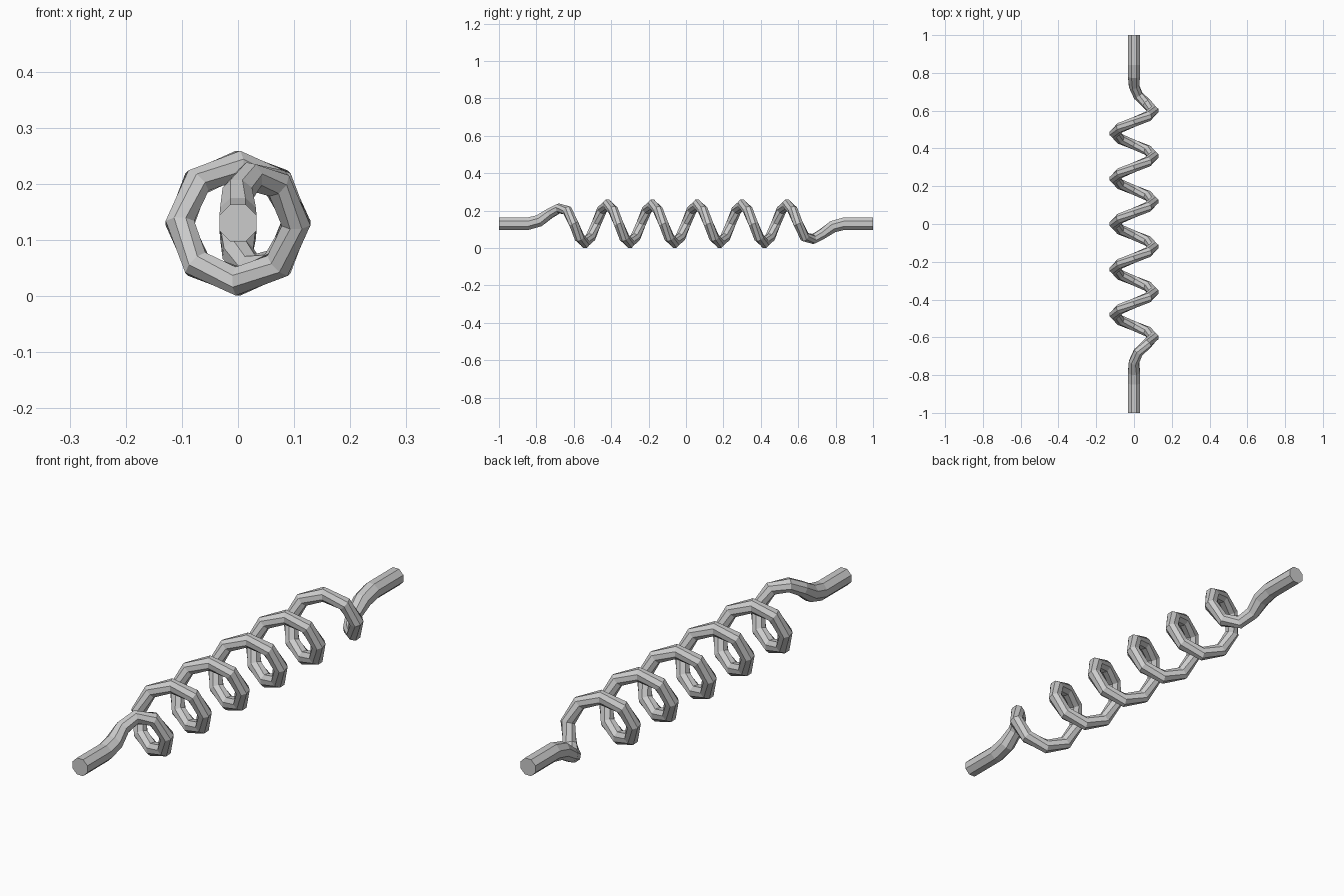
import bpy, bmesh, math
from mathutils import Vector

if "Cube" in bpy.data.objects:
    bpy.data.objects.remove(bpy.data.objects["Cube"])

AXIS_Z = 0.13
COIL_R = 0.1035
SIDES = 8

# Path entries: (centre, outward reference direction, octagon radius)
def radial(deg):
    a = math.radians(deg)
    return Vector((math.sin(a), 0, math.cos(a)))

def flip(entry):
    # half turn about the x direction, gives the opposite end
    p, ref, r = entry
    return (Vector((p.x, -p.y, 2 * AXIS_Z - p.z)), Vector((ref.x, 0, -ref.z)), r)

# Straight stub and bend leading into the coil
lead = [(Vector((x, y, z)), radial(a), r) for x, y, z, a, r in [
    (0, -1.0, 0.13, 0, 0.0357),
    (0, -0.845, 0.13, 0, 0.0357),
    (0, -0.785, 0.146, 0, 0.0345),
    (0, -0.73, 0.184, 0, 0.029),
    (0.022, -0.68, 0.212, 12, 0.0275),
    (0.069, -0.635, 0.201, 45, 0.0275)]]

# Five full turns, eight segments each
coil = []
for i in range(41):
    ref = radial(90 + 45 * i)
    centre = Vector((0, -0.6 + 0.03 * i, AXIS_Z)) + COIL_R * ref
    coil.append((centre, ref, 0.0276))

path = lead + coil + [flip(e) for e in reversed(lead)]

# Sweep an octagon along the path
bm = bmesh.new()
rings = []
for i, (p, ref, r) in enumerate(path):
    d_in = (p - path[i - 1][0]).normalized() if i else Vector((0, 1, 0))
    d_out = (path[i + 1][0] - p).normalized() if i < len(path) - 1 else Vector((0, 1, 0))
    t = Vector((0, 1, 0)) if i in (0, len(path) - 1) else (d_in + d_out).normalized()
    n = (ref - ref.dot(t) * t).normalized()
    b = t.cross(n)
    ring = []
    for k in range(SIDES):
        a = 2 * math.pi * (k + 0.5) / SIDES
        ring.append(bm.verts.new(p + r * (math.cos(a) * n + math.sin(a) * b)))
    rings.append(ring)

for r0, r1 in zip(rings, rings[1:]):
    for k in range(SIDES):
        j = (k + 1) % SIDES
        bm.faces.new((r0[k], r0[j], r1[j], r1[k]))
bm.faces.new(rings[0])
bm.faces.new(rings[-1])
bmesh.ops.recalc_face_normals(bm, faces=bm.faces)

mesh = bpy.data.meshes.new("coil_spring")
bm.to_mesh(mesh)
bm.free()
spring = bpy.data.objects.new("coil_spring", mesh)
bpy.context.collection.objects.link(spring)
